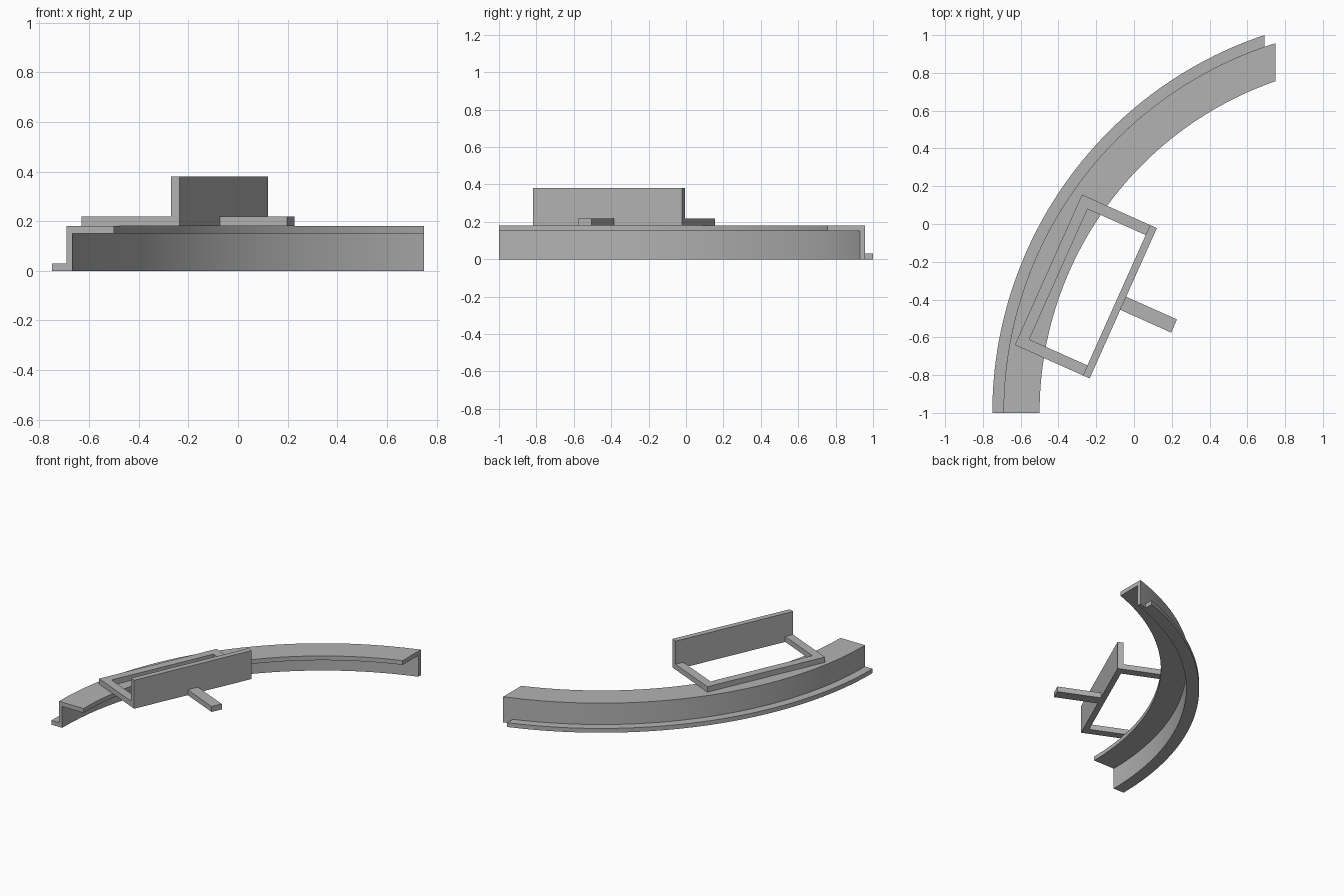
import bpy, bmesh, math
from mathutils import Matrix

cube = bpy.data.objects.get("Cube")
if cube:
    bpy.data.objects.remove(cube)

grey = bpy.data.materials.new("plain grey")
grey.use_nodes = True
colour = (0.45, 0.45, 0.45, 1)
grey.diffuse_color = colour
grey.node_tree.nodes["Principled BSDF"].inputs["Base Color"].default_value = colour

ARC_X, ARC_Y = 1.359, -1.0      # centre of the rail's curve
STEPS = 56


def finish(bm, name):
    bmesh.ops.recalc_face_normals(bm, faces=bm.faces)
    mesh = bpy.data.meshes.new(name)
    bm.to_mesh(mesh)
    bm.free()
    mesh.materials.append(grey)
    obj = bpy.data.objects.new(name, mesh)
    bpy.context.collection.objects.link(obj)
    return obj


def sweep(name, profile, end_x):
    """Sweep a (radius, height) profile round the arc, cut square at end_x."""
    bm = bmesh.new()
    rings = []
    for i in range(STEPS + 1):
        ring = []
        for r, z in profile:
            a = math.acos((ARC_X - end_x) / r) * i / STEPS
            ring.append(bm.verts.new((ARC_X - r * math.cos(a),
                                      ARC_Y + r * math.sin(a), z)))
        rings.append(ring)
    n = len(profile)
    for a, b in zip(rings, rings[1:]):
        for j in range(n):
            k = (j + 1) % n
            bm.faces.new((a[j], a[k], b[k], b[j]))
    bm.faces.new(rings[0])
    bm.faces.new(rings[-1])
    obj = finish(bm, name)
    bpy.ops.object.select_all(action='DESELECT')
    obj.select_set(True)
    bpy.context.view_layer.objects.active = obj
    bpy.ops.object.shade_smooth_by_angle(angle=math.radians(30))


# Curved rail: upright web with a top flange inwards, and a foot flange outwards
INNER, WEB_IN, WEB_OUT, FOOT = 1.859, 2.025, 2.05, 2.109
sweep("rail_web_and_top", [(WEB_IN, 0), (WEB_OUT, 0), (WEB_OUT, 0.18),
                           (INNER, 0.18), (INNER, 0.15), (WEB_IN, 0.15)], 0.75)
sweep("rail_foot", [(WEB_OUT, 0), (FOOT, 0), (FOOT, 0.03), (WEB_OUT, 0.03)], 0.69)

# Turned bracket on top of the rail
PLACE = Matrix.Translation((-0.255, -0.331, 0)) @ Matrix.Rotation(math.radians(-24.1), 4, 'Z')
U, V, BAR, PLATE = 0.217, 0.436, 0.058, 0.039
LOW, TOP = 0.18, 0.218


def box(name, u0, u1, v0, v1, z1):
    bm = bmesh.new()
    size = Matrix.Diagonal((u1 - u0, v1 - v0, z1 - LOW, 1))
    mid = Matrix.Translation(((u0 + u1) / 2, (v0 + v1) / 2, (LOW + z1) / 2))
    bmesh.ops.create_cube(bm, size=1, matrix=PLACE @ mid @ size)
    finish(bm, name)


box("upright_plate", U - PLATE, U, -V, V, 0.38)
box("frame_long_bar", -U, BAR - U, -V, V, TOP)
box("frame_front_bar", BAR - U, U - PLATE, -V, BAR - V, TOP)
box("frame_back_bar", BAR - U, U - PLATE, V - BAR, V, TOP)
box("handle", U, 0.512, -0.038, 0.038, TOP)
